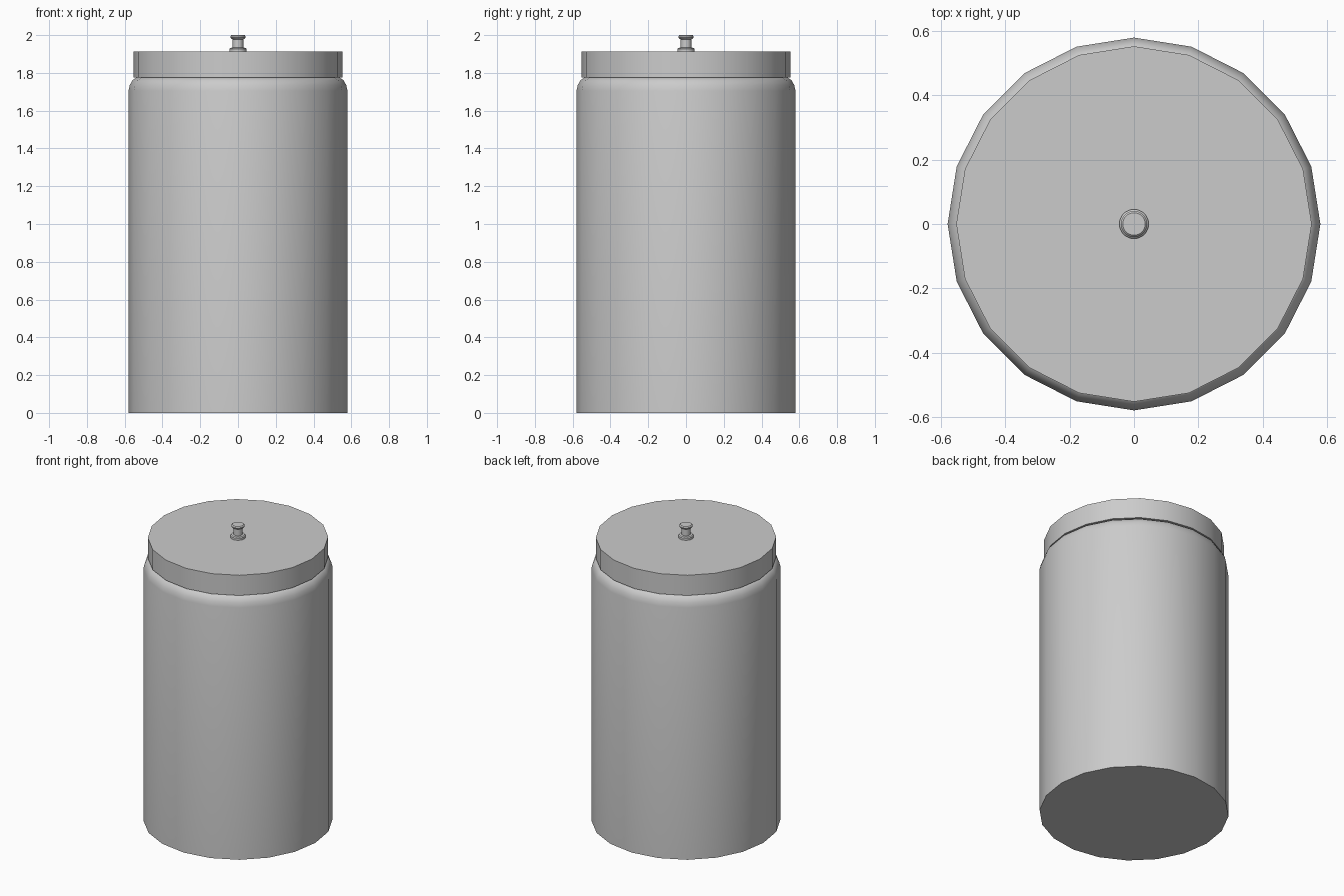
import bpy, bmesh
from math import cos, sin, pi, radians

if "Cube" in bpy.data.objects:
    bpy.data.objects.remove(bpy.data.objects["Cube"])


def lathe(name, profile, sides):
    """Closed solid of revolution from (radius, z) points, bottom to top."""
    bm = bmesh.new()
    rings = [[bm.verts.new((r * cos(2 * pi * i / sides), r * sin(2 * pi * i / sides), z))
              for i in range(sides)] for r, z in profile]
    for low, high in zip(rings, rings[1:]):
        for i in range(sides):
            j = (i + 1) % sides
            bm.faces.new((low[i], low[j], high[j], high[i]))
    bm.faces.new(rings[0][::-1])
    bm.faces.new(rings[-1])
    mesh = bpy.data.meshes.new(name)
    bm.to_mesh(mesh)
    bm.free()
    ob = bpy.data.objects.new(name, mesh)
    bpy.context.collection.objects.link(ob)
    bpy.ops.object.select_all(action='DESELECT')
    ob.select_set(True)
    bpy.context.view_layer.objects.active = ob
    bpy.ops.object.shade_smooth_by_angle(angle=radians(35))
    return ob


# Canister body with a rounded shoulder
lathe("canister_body", [(0.58, 0), (0.58, 1.705), (0.573, 1.735),
                        (0.56, 1.76), (0.538, 1.775)], 20)

# Flat disc lid
lathe("lid", [(0.553, 1.775), (0.553, 1.912)], 20)

# Knob: foot, stem and cap in one turned piece
lathe("lid_knob", [(0.046, 1.91), (0.046, 1.926), (0.040, 1.932), (0.028, 1.934),
                   (0.028, 1.978), (0.036, 1.982), (0.041, 1.988),
                   (0.041, 1.994), (0.035, 2.0)], 20)
